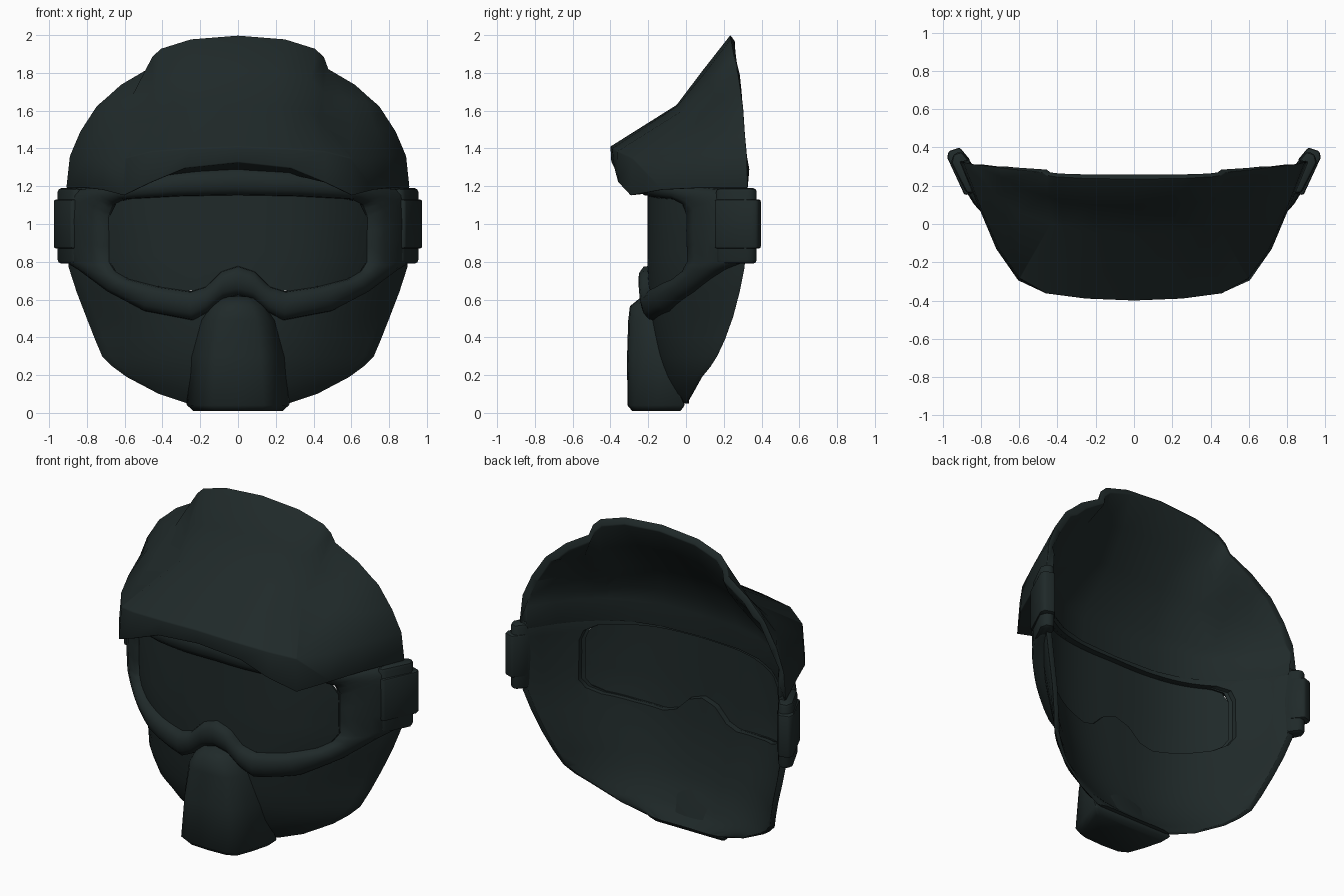
import bpy, bmesh, math

if "Cube" in bpy.data.objects:
    bpy.data.objects.remove(bpy.data.objects["Cube"])

def material(name, rgb):
    m = bpy.data.materials.new(name)
    m.diffuse_color = (*rgb, 1)
    m.use_nodes = True
    m.node_tree.nodes["Principled BSDF"].inputs["Base Color"].default_value = m.diffuse_color
    return m

SHELL = material("dark green grey", (0.0140, 0.0225, 0.0225))

def finish(name, verts, faces, mat, bevel=0.0, smooth=40):
    me = bpy.data.meshes.new(name)
    bm = bmesh.new()
    vs = [bm.verts.new(v) for v in verts]
    for f in faces:
        bm.faces.new([vs[i] for i in f])
    bmesh.ops.recalc_face_normals(bm, faces=bm.faces)
    if bevel:
        sharp = [e for e in bm.edges if len(e.link_faces) == 2 and e.calc_face_angle() > 0.9]
        bmesh.ops.bevel(bm, geom=sharp, offset=bevel, segments=2, profile=0.5,
                        affect='EDGES', clamp_overlap=True)
    bm.to_mesh(me)
    bm.free()
    me.materials.append(mat)
    ob = bpy.data.objects.new(name, me)
    bpy.context.collection.objects.link(ob)
    shade(ob, smooth)
    return ob

def shade(ob, angle):
    bpy.ops.object.select_all(action='DESELECT')
    bpy.context.view_layer.objects.active = ob
    ob.select_set(True)
    bpy.ops.object.shade_smooth_by_angle(angle=math.radians(angle))

def thick_sheet(name, outer, inner, mat, bevel=0.0, smooth=40):
    """Closed shell between matching rows of outer and inner points."""
    n = len(outer[0])
    loops = [list(o) + list(reversed(i)) for o, i in zip(outer, inner)]
    verts = [p for l in loops for p in l]
    m, faces = 2 * n, []
    for r in range(len(loops) - 1):
        for k in range(m):
            k2 = (k + 1) % m
            faces.append((r * m + k, r * m + k2, (r + 1) * m + k2, (r + 1) * m + k))
    for base in (0, (len(loops) - 1) * m):
        for k in range(n - 1):
            faces.append((base + k, base + k + 1, base + m - 2 - k, base + m - 1 - k))
    return finish(name, verts, faces, mat, bevel, smooth)

def interp(keys, t, c=1):
    if t <= keys[0][0]:
        return keys[0][c]
    for a, b in zip(keys, keys[1:]):
        if t <= b[0]:
            return a[c] + (b[c] - a[c]) * (t - a[0]) / (b[0] - a[0])
    return keys[-1][c]

def mirror_row(half):
    return [(-x, y, z) for x, y, z in reversed(half[1:])] + list(half)

# Face surface: height, half width, rim depth, front depth, curve power
KEYS = [(0.05, 0.27, 0.0, -0.03, 2.4), (0.10, 0.42, 0.035, -0.08, 2.4),
        (0.19, 0.59, 0.085, -0.12, 2.5), (0.245, 0.665, 0.13, -0.14, 2.5),
        (0.30, 0.72, 0.165, -0.155, 2.6), (0.39, 0.758, 0.207, -0.17, 2.7),
        (0.51, 0.805, 0.25, -0.187, 2.9), (0.64, 0.855, 0.284, -0.195, 3.0),
        (0.77, 0.897, 0.31, -0.20, 3.1), (1.00, 0.915, 0.325, -0.20, 3.1),
        (1.28, 0.895, 0.325, -0.20, 3.1)]

def surf(x, z):
    w, yr, f, p = (interp(KEYS, z, c) for c in (1, 2, 3, 4))
    return f + (yr - f) * min(abs(x) / w, 1) ** p

def raised(x, z, h):
    """Point at distance h in front of the face surface."""
    s = (surf(x + 0.01, z) - surf(x - 0.01, z)) / 0.02
    l = math.hypot(s, 1)
    return (x + h * s / l, surf(x, z) - h / l, z)

# Visor opening outline and the outer edge of its frame (half, x and z)
IN = [(0, 1.15), (.3, 1.145), (.6, 1.13), (.66, 1.10), (.68, 1.04), (.68, .80),
      (.65, .75), (.58, .71), (.42, .67), (.25, .645), (.17, .67), (.09, .75), (0, .78)]
OUT = [(0, 1.30), (.33, 1.28), (.65, 1.21), (.80, 1.19), (.905, 1.18), (.905, .80),
       (.83, .755), (.68, .64), (.49, .535), (.24, .487), (.16, .53), (.08, .60), (0, .62)]

def full(half):
    return list(half) + [(-x, z) for x, z in reversed(half[1:-1])]

# Lower face shell with the visor opening cut through it
outer, inner = [], []
for z in (0.05, 0.10, 0.145, 0.19, 0.245, 0.30, 0.39, 0.51, 0.64, 0.77, 0.88, 1.0, 1.1, 1.2):
    us = [i / 16 for i in range(-16, 17)]
    w = interp(KEYS, z)
    outer.append([(u * w, surf(u * w, z), z) for u in us])
    inner.append([(u * w * 0.955, surf(u * w, z) + 0.045 * (1 - u ** 4), z) for u in us])
face = thick_sheet("face_shell", outer, inner, SHELL, 0.012)
loop = full(IN)
n = len(loop)
cutter = finish("opening_cutter", [(x, y, z) for y in (-.5, .2) for x, z in loop],
                [tuple(range(n)), tuple(range(n, 2 * n))] +
                [(k, (k + 1) % n, n + (k + 1) % n, n + k) for k in range(n)], SHELL)
cutter.hide_render = True
cut = face.modifiers.new("opening", 'BOOLEAN')
cut.operation, cut.solver, cut.object = 'DIFFERENCE', 'EXACT', cutter
bpy.context.view_layer.objects.active = face
bpy.ops.object.modifier_apply(modifier=cut.name)
bpy.data.objects.remove(cutter)
shade(face, 40)

# Brow and dome: half rows from the overhanging lip to the top rim
ROWS = [
    [(0, -.395, 1.325), (.28, -.38, 1.295), (.46, -.36, 1.22), (.605, -.295, 1.15),
     (.72, -.13, 1.18), (.8, .06, 1.19), (.91, .325, 1.19)],
    [(0, -.40, 1.41), (.25, -.39, 1.40), (.46, -.362, 1.385), (.595, -.285, 1.35),
     (.705, -.13, 1.35), (.79, .06, 1.36), (.892, .322, 1.36)],
    [(0, -.05, 1.63), (.2, -.045, 1.625), (.37, -.02, 1.60), (.43, .01, 1.56),
     (.6, .06, 1.53), (.73, .16, 1.50), (.837, .312, 1.49)],
    [(0, .09, 1.815), (.22, .10, 1.80), (.39, .12, 1.76), (.45, .145, 1.70),
     (.57, .18, 1.66), (.68, .24, 1.645), (.75, .302, 1.625)],
    [(0, .235, 2.0), (.25, .238, 1.98), (.41, .247, 1.93), (.457, .255, 1.885),
     (.475, .27, 1.825), (.62, .285, 1.74), (.70, .295, 1.668)]]
# underside behind the lip, then the smooth inner lining
under = [(x * .96, surf(x * .96, 1.28) + .02, 1.28 - .09 * min(x / .7, 1) ** 2) for x, y, z in ROWS[0]]
lining = [
    [(x * .945, surf(x * .945, 1.2) + .052 + .016 * (x / .9) ** 2, 1.157) for x, y, z in ROWS[0]],
    [(x * .945, surf(x * .945, 1.28) + .058 + .012 * (x / .9) ** 2, 1.30) for x, y, z in ROWS[0]],
    [(x * .95, surf(x * .95, 1.28) + .075 - .015 * (x / .9) ** 4, z) for x, y, z in ROWS[1]]]
for row in ROWS[2:4]:
    last = row[-1][0]
    lining.append([(x * .95, y + .06 * (1 - (x / last) ** 4), z - .02) for x, y, z in row])
lining.append([(x * .955, y + .025 - .02 * (x / .7) ** 2, z - .035) for x, y, z in ROWS[4]])
thick_sheet("brow_dome", [mirror_row(r) for r in [under] + ROWS],
            [mirror_row(r) for r in lining], SHELL, 0.006, 55)

# Thin visor glass follows the face curve
top = IN[:5]
bottom = sorted(IN[5:])
xs = [-.68 + 1.36 * i / 40 for i in range(41)]
outer, inner = [], []
for r in range(7):
    o, i = [], []
    for x in xs:
        a, b = interp(bottom, abs(x)), interp(top, abs(x))
        z = a + (b - a) * r / 6
        o.append((x, surf(x, z) - 0.004, z))
        i.append((x, surf(x, z) + 0.008, z))
    outer.append(o)
    inner.append(i)
thick_sheet("visor_glass", outer, inner, SHELL)

# Padded visor frame
def dense(pts, n=3):
    res = []
    for i, a in enumerate(pts):
        b = pts[(i + 1) % len(pts)]
        res += [(a[0] + (b[0] - a[0]) * k / n, a[1] + (b[1] - a[1]) * k / n) for k in range(n)]
    return res

fi, fo = dense(full(IN)), dense(full(OUT))
section = [(0, -.02), (.04, .025), (.25, .05), (.5, .055), (.75, .05), (.95, .025), (1, -.02)]
verts, faces, m = [], [], len(section)
for a, b in zip(fi, fo):
    for t, h in section:
        verts.append(raised(a[0] + (b[0] - a[0]) * t, a[1] + (b[1] - a[1]) * t, h))
for i in range(len(fi)):
    j = (i + 1) % len(fi)
    for k in range(m):
        k2 = (k + 1) % m
        faces.append((i * m + k, i * m + k2, j * m + k2, j * m + k))
finish("visor_frame", verts, faces, SHELL, smooth=60)

# Nose and chin guard: height, front half width, back half width, front y, back y
GUARD = [(0.01, .17, .24, -.285, -.03), (0.04, .195, .275, -.31, -.005), (0.30, .17, .25, -.312, -.12),
         (0.49, .14, .20, -.306, -.16), (0.565, .105, .15, -.297, -.17), (0.615, .06, .09, -.235, -.18)]
verts, faces = [], []
for z, wf, wb, yf, yb in GUARD:
    half = [(0, yf, z), (wf * .7, yf + .006, z), (wf, yf + .035, z),
            (wf * .5 + wb * .5, yf * .5 + yb * .5, z), (wb, yb, z)]
    verts += mirror_row(half)
n = 9
for r in range(len(GUARD) - 1):
    for k in range(n):
        k2 = (k + 1) % n
        faces.append((r * n + k, r * n + k2, (r + 1) * n + k2, (r + 1) * n + k))
faces += [tuple(range(n)), tuple(range((len(GUARD) - 1) * n, len(GUARD) * n))]
finish("chin_guard", verts, faces, SHELL, 0.012, 50)

# Strap mounts and clips on both sides
def prism(name, poly, z0, z1, side, bevel):
    n = len(poly)
    verts = [(side * x, y, z) for z in (z0, z1) for x, y in poly]
    faces = [tuple(range(n)), tuple(range(n, 2 * n))]
    faces += [(k, (k + 1) % n, n + (k + 1) % n, n + k) for k in range(n)]
    finish(name, verts, faces, SHELL, bevel)

for side, tag in ((-1, "left"), (1, "right")):
    prism("strap_mount_" + tag, [(.83, .16), (.875, .16), (.955, .32), (.945, .365), (.90, .38), (.86, .33)],
          0.79, 1.19, side, 0.02)
    prism("strap_clip_" + tag, [(.84, .16), (.885, .15), (.975, .345), (.97, .38), (.91, .40), (.86, .34)],
          0.87, 1.13, side, 0.012)
